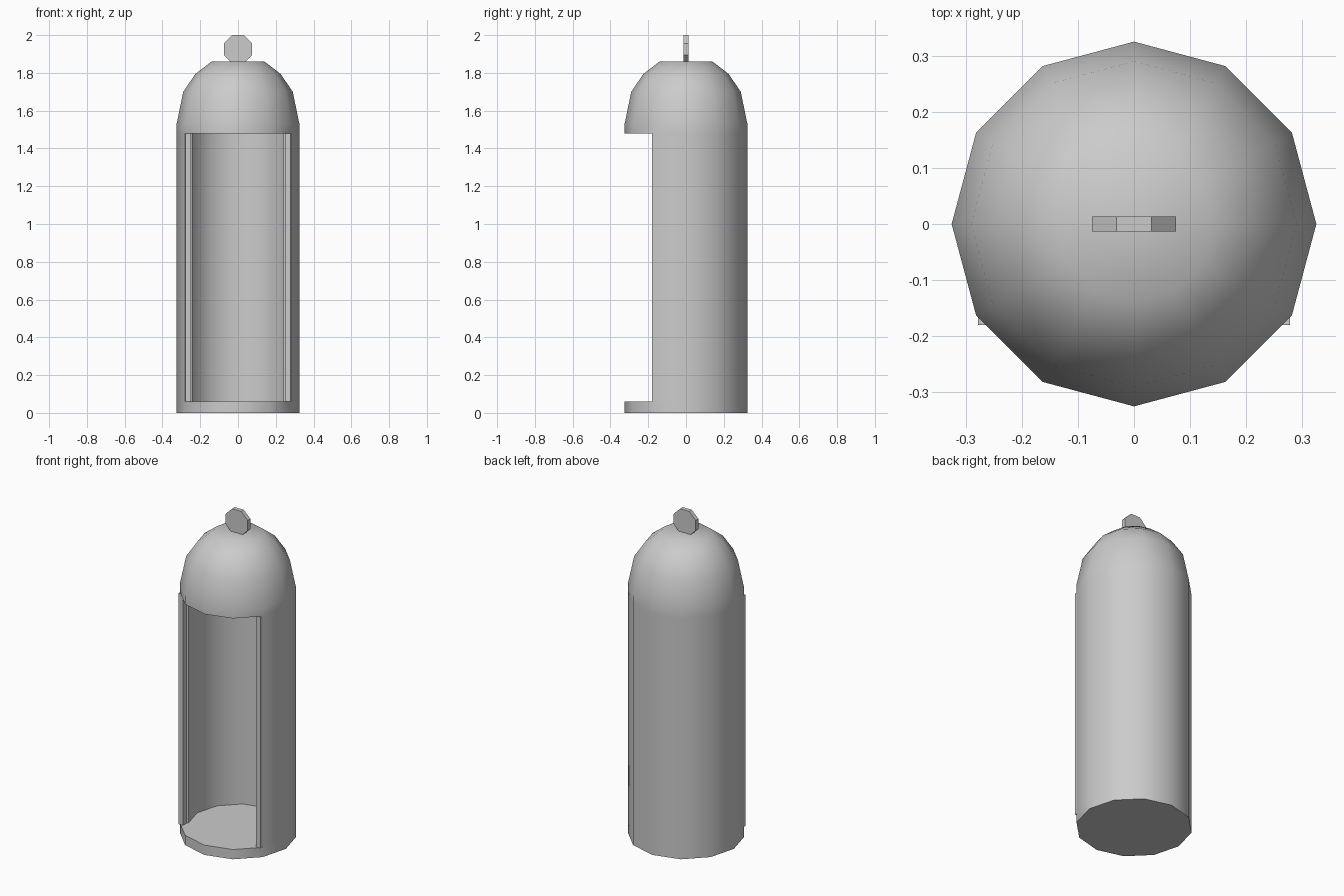
import bpy, bmesh, math
from mathutils import Matrix

if "Cube" in bpy.data.objects:
    bpy.data.objects.remove(bpy.data.objects["Cube"])

N = 12
FLOOR, CEIL = 0.06, 1.48


def finish(bm, name):
    bmesh.ops.recalc_face_normals(bm, faces=bm.faces)
    mesh = bpy.data.meshes.new(name)
    bm.to_mesh(mesh)
    bm.free()
    obj = bpy.data.objects.new(name, mesh)
    bpy.context.collection.objects.link(obj)
    return obj


def ring(bm, r, z):
    return [bm.verts.new((r * math.cos(math.tau * k / N),
                          r * math.sin(math.tau * k / N), z)) for k in range(N)]


# Domed booth shell: revolved 12-sided profile with four front faces left open
profile = [(0.325, 0), (0.325, FLOOR), (0.325, CEIL), (0.325, 1.53),
           (0.29, 1.70), (0.225, 1.795), (0.14, 1.86)]
bm = bmesh.new()
rings = [ring(bm, r, z) for r, z in profile]
opening = range(7, 11)
for level, (a, b) in enumerate(zip(rings, rings[1:])):
    for k in range(N):
        if level == 1 and k in opening:
            continue
        n = (k + 1) % N
        bm.faces.new((a[k], a[n], b[n], b[k]))
bm.faces.new(rings[0])
bm.faces.new(rings[-1])

# Inner wall, floor, ceiling and the wall ends beside the opening
low, high = ring(bm, 0.278, FLOOR), ring(bm, 0.278, CEIL)
back = [11, 0, 1, 2, 3, 4, 5, 6, 7]
for k, n in zip(back, back[1:]):
    bm.faces.new((low[k], low[n], high[n], high[k]))
for outer, inner in ((rings[1], low), (rings[2], high)):
    bm.faces.new([outer[k] for k in range(7, 12)] + [inner[k] for k in back])
for k in (7, 11):
    bm.faces.new((rings[1][k], low[k], high[k], rings[2][k]))
bmesh.ops.delete(bm, geom=[v for v in bm.verts if not v.link_faces], context='VERTS')
shell = finish(bm, "booth_shell")
bpy.context.view_layer.objects.active = shell
shell.select_set(True)
bpy.ops.object.shade_smooth_by_angle(angle=math.radians(50))
shell.select_set(False)

# Door posts on both sides of the opening
for side, name in ((-1, "left_post"), (1, "right_post")):
    bm = bmesh.new()
    bmesh.ops.create_cube(bm, size=1)
    bmesh.ops.scale(bm, vec=(0.03, 0.035, CEIL - FLOOR), verts=bm.verts)
    bmesh.ops.translate(bm, vec=(side * 0.263, -0.1625, (CEIL + FLOOR) / 2), verts=bm.verts)
    finish(bm, name)

# Octagonal disc standing on the dome
bm = bmesh.new()
bmesh.ops.create_cone(bm, cap_ends=True, segments=8, radius1=0.0812,
                      radius2=0.0812, depth=0.026,
                      matrix=Matrix.Translation((0, 0, 1.925))
                      @ Matrix.Rotation(math.pi / 2, 4, 'X')
                      @ Matrix.Rotation(math.pi / 8, 4, 'Z'))
# Align so that a flat side faces up
top = max(v.co.z for v in bm.verts)
if sum(abs(v.co.z - top) < 1e-4 for v in bm.verts) < 4:
    bmesh.ops.rotate(bm, cent=(0, 0, 1.925), verts=bm.verts,
                     matrix=Matrix.Rotation(math.pi / 8, 3, 'Y'))
finish(bm, "top_disc")
